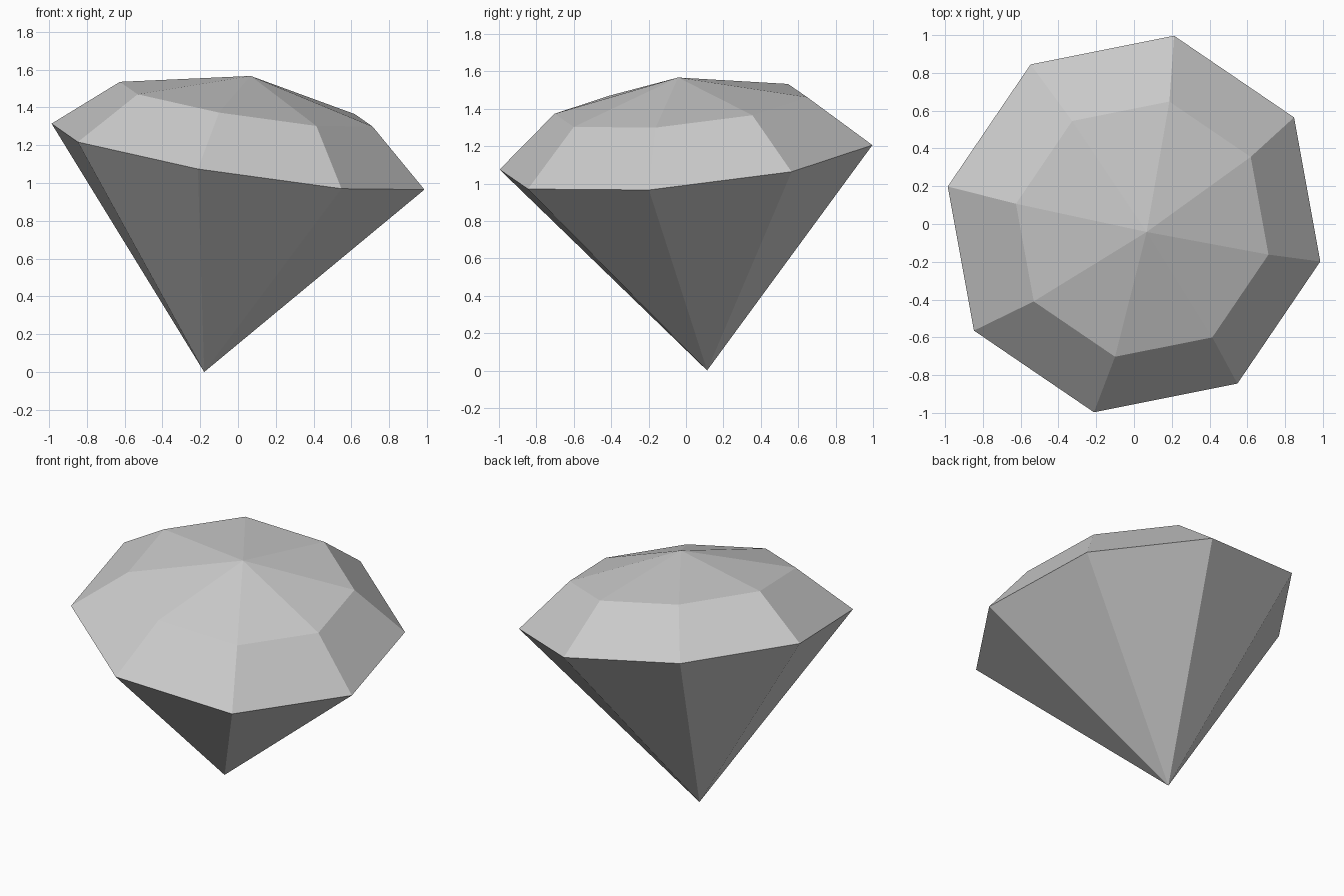
import bpy, bmesh
from math import sin, cos, pi, radians
from mathutils import Vector

cube = bpy.data.objects.get("Cube")
if cube:
    bpy.data.objects.remove(cube, do_unlink=True)

SIDES = 8
TURN = radians(-11.7)
GIRDLE_Z = 1.14

# Single grey material
grey = bpy.data.materials.new("stone_grey")
grey.use_nodes = True
colour = (0.6, 0.6, 0.6, 1)
grey.diffuse_color = colour
grey.node_tree.nodes["Principled BSDF"].inputs["Base Color"].default_value = colour


def ring(bm, radius, z):
    angles = [TURN + 2 * pi * i / SIDES for i in range(SIDES)]
    return [bm.verts.new((radius * cos(a), radius * sin(a), z)) for a in angles]


# Gem: bottom point, girdle, upper ring, top point
bm = bmesh.new()
bottom = bm.verts.new((0, 0, -1.159))
girdle = ring(bm, 1.021, 0)
crown = ring(bm, 0.692, 0.282)
top = bm.verts.new((0, 0, 0.434))
for i in range(SIDES):
    j = (i + 1) % SIDES
    bm.faces.new((bottom, girdle[j], girdle[i]))
    bm.faces.new((girdle[i], girdle[j], crown[j], crown[i]))
    bm.faces.new((crown[i], crown[j], top))

# Lean the whole gem and lift it on to its point
lean = Vector((0, 0, 1)).rotation_difference(Vector((0.157, -0.099, 1)))
bmesh.ops.rotate(bm, verts=bm.verts, cent=(0, 0, 0), matrix=lean.to_matrix())
bmesh.ops.translate(bm, verts=bm.verts, vec=(0, 0, GIRDLE_Z))

mesh = bpy.data.meshes.new("gem")
bm.to_mesh(mesh)
bm.free()
mesh.materials.append(grey)
gem = bpy.data.objects.new("gem", mesh)
bpy.context.collection.objects.link(gem)
